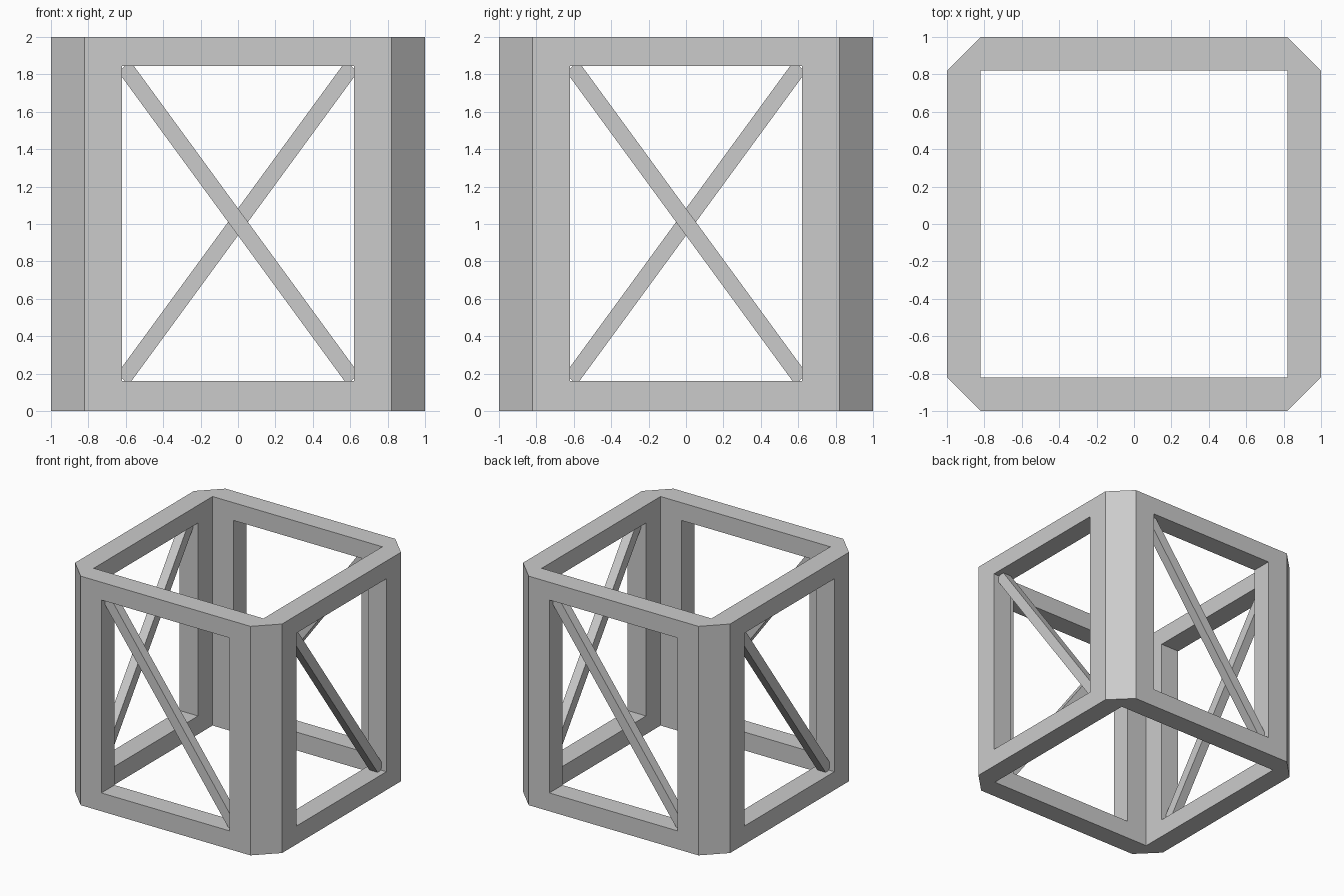
import bpy, bmesh
from math import pi
from mathutils import Matrix

if "Cube" in bpy.data.objects:
    bpy.data.objects.remove(bpy.data.objects["Cube"])

OUT, INN, WIN = 1.0, 0.82, 0.62      # outer half width, inner half width, window half width
LOW, HIGH = 0.16, 1.845              # window bottom and top


def prism(name, points, offset):
    """Closed solid: a planar 3D profile swept along an offset vector."""
    bm = bmesh.new()
    face = bm.faces.new([bm.verts.new(p) for p in points])
    res = bmesh.ops.extrude_face_region(bm, geom=[face])
    top = [v for v in res["geom"] if isinstance(v, bmesh.types.BMVert)]
    bmesh.ops.translate(bm, verts=top, vec=offset)
    if len([f for f in bm.faces if len(f.verts) == len(points)]) < 2:
        bm.faces.new([e.vert for e in face.loops])
    bmesh.ops.recalc_face_normals(bm, faces=bm.faces)
    mesh = bpy.data.meshes.new(name)
    bm.to_mesh(mesh)
    bm.free()
    obj = bpy.data.objects.new(name, mesh)
    bpy.context.collection.objects.link(obj)
    return obj


def box(name, x, y, z0, z1):
    return prism(name, [(-x, -y, z0), (x, -y, z0), (x, y, z0), (-x, y, z0)], (0, 0, z1 - z0))


def cut(target, cutter):
    mod = target.modifiers.new("cut", 'BOOLEAN')
    mod.operation, mod.solver, mod.object = 'DIFFERENCE', 'EXACT', cutter
    bpy.context.view_layer.objects.active = target
    bpy.ops.object.modifier_apply(modifier=mod.name)
    bpy.data.objects.remove(cutter)


# Frame: chamfered square tube with a window in each side
octagon = [(-INN, -OUT), (INN, -OUT), (OUT, -INN), (OUT, INN),
           (INN, OUT), (-INN, OUT), (-OUT, INN), (-OUT, -INN)]
frame = prism("frame", [(x, y, 0) for x, y in octagon], (0, 0, 2))
cut(frame, box("core_cutter", INN, INN, -0.5, 2.5))
cut(frame, box("window_cutter_x", WIN, 1.5, LOW, HIGH))
cut(frame, box("window_cutter_y", 1.5, WIN, LOW, HIGH))

# Diagonal braces: one per side, corner to corner with slightly clipped ends
c = 0.015
outline = [(-0.557, HIGH), (-WIN + c, HIGH), (-WIN, HIGH - c), (-WIN, 1.785),
           (0.57, LOW), (WIN - c, LOW), (WIN, LOW + c), (WIN, 0.235)]
for i, side in enumerate(("front", "right", "back", "left")):
    brace = prism(side + "_brace", [(x, -0.95, z) for x, z in outline], (0, 0.08, 0))
    brace.data.transform(Matrix.Rotation(i * pi / 2, 4, 'Z'))
